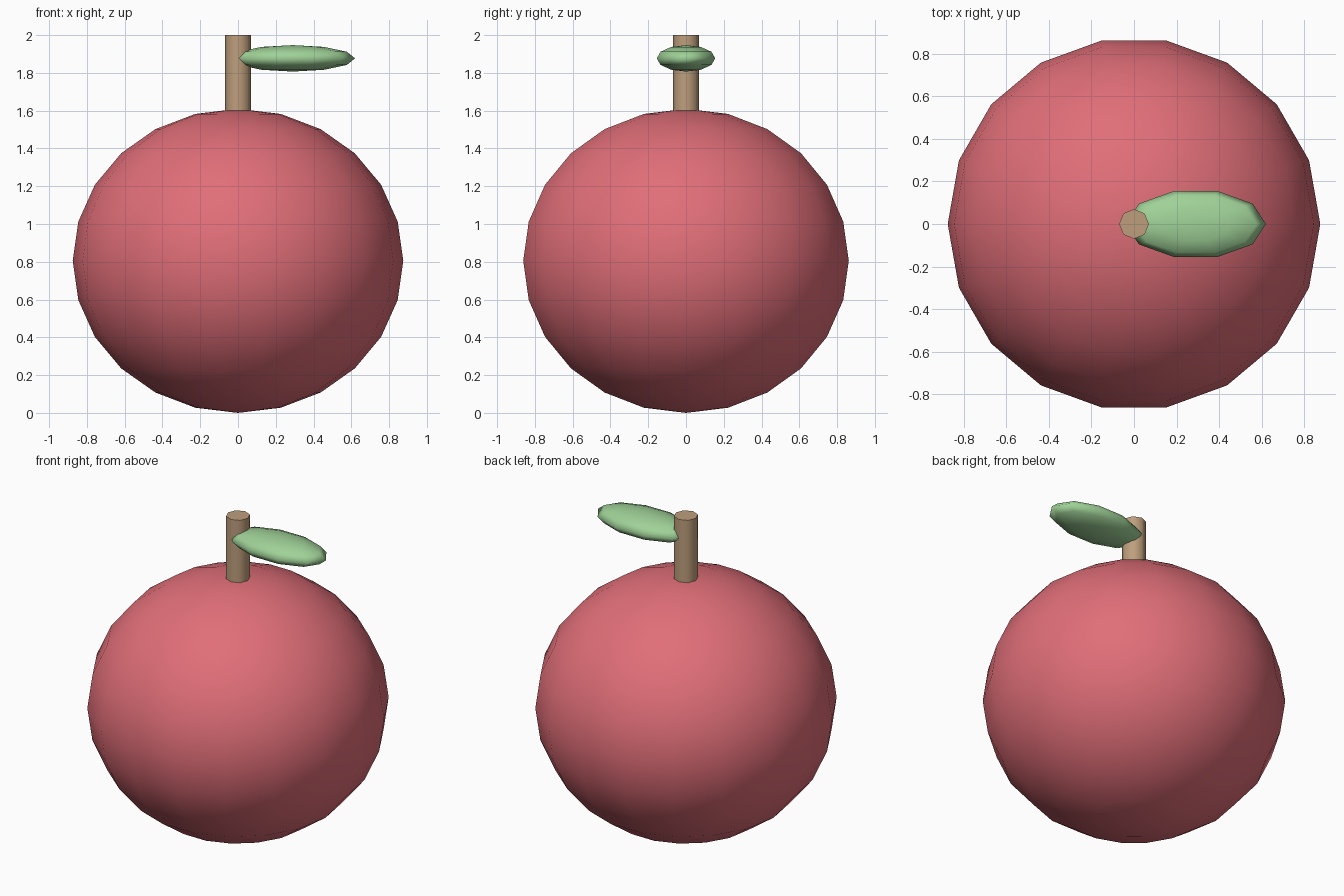
import bpy
import bmesh
from math import sin, cos, pi, radians
from mathutils import Vector

cube = bpy.data.objects.get("Cube")
if cube:
    bpy.data.objects.remove(cube, do_unlink=True)


def make_material(name, srgb):
    linear = [((c / 255 + 0.055) / 1.055) ** 2.4 for c in srgb] + [1.0]
    mat = bpy.data.materials.new(name)
    mat.use_nodes = True
    mat.diffuse_color = linear
    bsdf = next(n for n in mat.node_tree.nodes if n.type == "BSDF_PRINCIPLED")
    bsdf.inputs["Base Color"].default_value = linear
    return mat


def lathe(name, profile, sides, mat, location, scale=(1, 1, 1), sharp=180):
    """Spin an (r, z) profile around z, then scale it and set it in place."""
    bm = bmesh.new()
    verts = [bm.verts.new((r, 0, z)) for r, z in profile]
    edges = [bm.edges.new(pair) for pair in zip(verts, verts[1:])]
    bmesh.ops.spin(bm, geom=verts + edges, cent=(0, 0, 0), axis=(0, 0, 1),
                   angle=2 * pi, steps=sides)
    bmesh.ops.remove_doubles(bm, verts=bm.verts, dist=0.0001)
    bmesh.ops.scale(bm, vec=Vector(scale), verts=bm.verts)
    bmesh.ops.recalc_face_normals(bm, faces=bm.faces)
    mesh = bpy.data.meshes.new(name)
    bm.to_mesh(mesh)
    bm.free()
    mesh.materials.append(mat)
    obj = bpy.data.objects.new(name, mesh)
    obj.location = location
    bpy.context.collection.objects.link(obj)
    bpy.ops.object.select_all(action="DESELECT")
    obj.select_set(True)
    bpy.context.view_layer.objects.active = obj
    bpy.ops.object.shade_smooth_by_angle(angle=radians(sharp))
    return obj


def half_circle(rings):
    return [(sin(pi * i / rings), -cos(pi * i / rings)) for i in range(rings + 1)]


red = make_material("fruit_red", (224, 110, 120))
brown = make_material("stem_brown", (190, 159, 125))
green = make_material("leaf_green", (159, 209, 151))

# Slightly flattened round fruit
lathe("fruit_body", half_circle(12), 18, red, (0, 0, 0.805),
      scale=(0.875, 0.875, 0.805))

# Eight-sided stem, sunk a little into the fruit
lathe("stem", [(0, 1.56), (0.07, 1.56), (0.07, 2), (0, 2)], 8, brown,
      (0, 0, 0), sharp=60)

# Leaf growing from the stem towards +x
lathe("leaf", half_circle(6), 10, green, (0.29, 0, 1.877),
      scale=(0.33, 0.163, 0.07))
